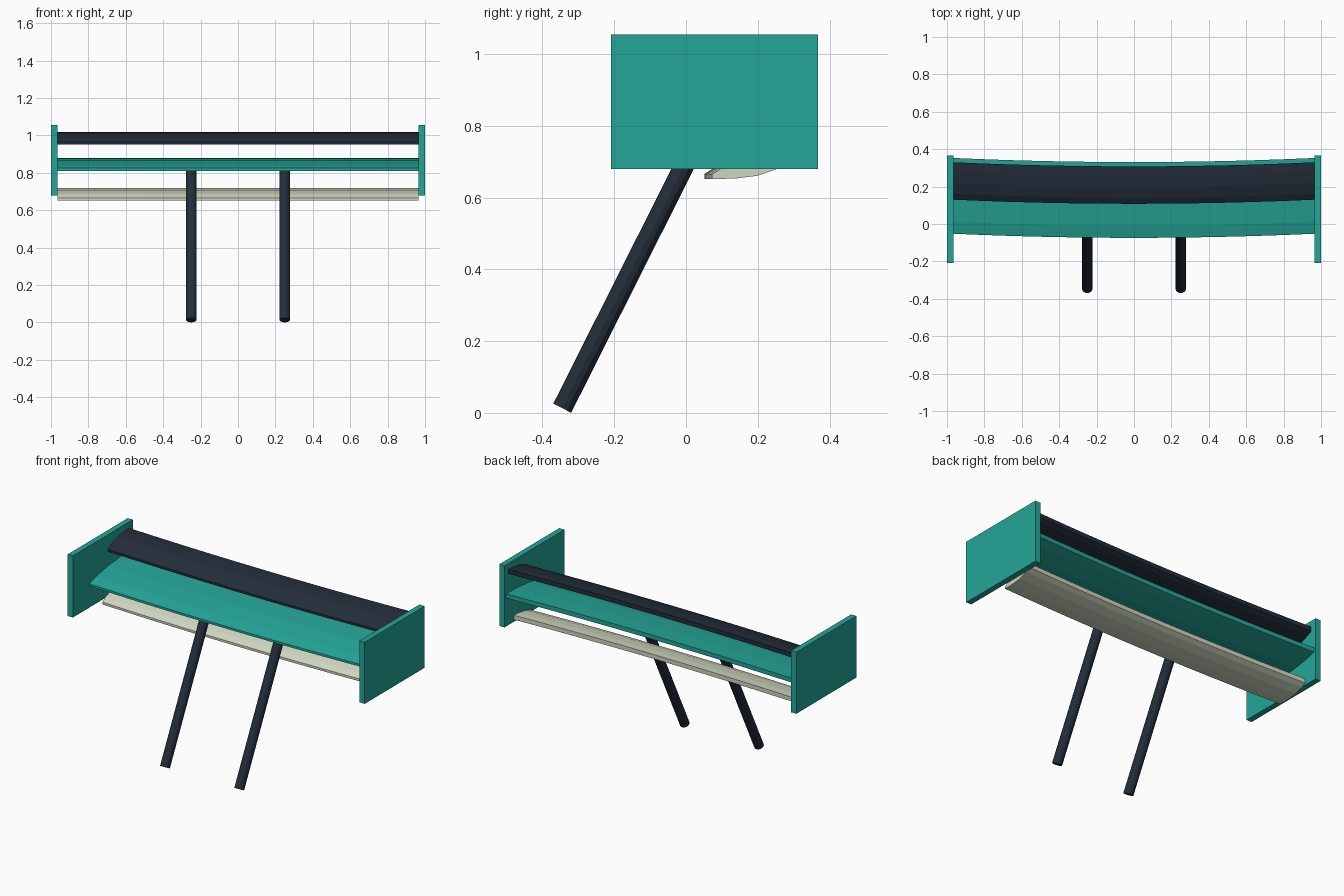
import bpy
import bmesh
from mathutils import Vector

cube = bpy.data.objects.get("Cube")
if cube:
    bpy.data.objects.remove(cube)


def make_material(name, color):
    mat = bpy.data.materials.new(name)
    mat.use_nodes = True
    mat.diffuse_color = (*color, 1)
    mat.node_tree.nodes["Principled BSDF"].inputs["Base Color"].default_value = (*color, 1)
    return mat


teal = make_material("teal", (0.018, 0.38, 0.315))
navy = make_material("dark navy", (0.017, 0.026, 0.043))
cream = make_material("pale cream", (0.62, 0.67, 0.53))


def finish(bm, name, mat):
    bmesh.ops.recalc_face_normals(bm, faces=bm.faces)
    mesh = bpy.data.meshes.new(name)
    bm.to_mesh(mesh)
    bm.free()
    mesh.materials.append(mat)
    obj = bpy.data.objects.new(name, mesh)
    bpy.context.collection.objects.link(obj)
    return obj


# Wing section: chord fraction and height, with blunt leading and trailing edges
SECTION = [(0, 0), (0, 0.014), (0.16, 0.034), (0.45, 0.055), (0.75, 0.065),
           (1, 0.068), (1, 0.042), (0.87, 0.027), (0.62, 0.009), (0.3, 0.001)]
HALF_SPAN = 0.965
SWEEP = 0.022


def wing(name, mat, front, chord, bottom, steps=12):
    bm = bmesh.new()
    rings = []
    for i in range(steps + 1):
        t = 2 * i / steps - 1
        y0 = front - SWEEP * (1 - t * t)
        rings.append([bm.verts.new((t * HALF_SPAN, y0 + c * chord, bottom + h))
                      for c, h in SECTION])
    n = len(SECTION)
    for a, b in zip(rings, rings[1:]):
        for k in range(n):
            bm.faces.new((a[k], a[(k + 1) % n], b[(k + 1) % n], b[k]))
    bm.faces.new(rings[0])
    bm.faces.new(rings[-1])
    return finish(bm, name, mat)


wing("main_wing", teal, -0.052, 0.405, 0.811)
wing("upper_flap", navy, 0.13, 0.2, 0.951)
wing("lower_wing", cream, 0.073, 0.205, 0.652)

for side, label in ((1, "left"), (-1, "right")):
    # End plate
    bm = bmesh.new()
    bmesh.ops.create_cube(bm, size=1)
    bmesh.ops.scale(bm, vec=(0.035, 0.577, 0.375), verts=bm.verts)
    bmesh.ops.translate(bm, vec=(side * 0.9825, 0.079, 0.8675), verts=bm.verts)
    finish(bm, label + "_end_plate", teal)

    # Slanted support strut
    foot = Vector((side * 0.25, -0.345, 0.013))
    head = Vector((side * 0.25, 0.062, 0.822))
    axis = head - foot
    bm = bmesh.new()
    bmesh.ops.create_cone(bm, cap_ends=True, segments=12, radius1=0.028,
                          radius2=0.028, depth=axis.length)
    strut = finish(bm, label + "_strut", navy)
    strut.location = (foot + head) / 2
    strut.rotation_euler = axis.to_track_quat("Z", "Y").to_euler()
